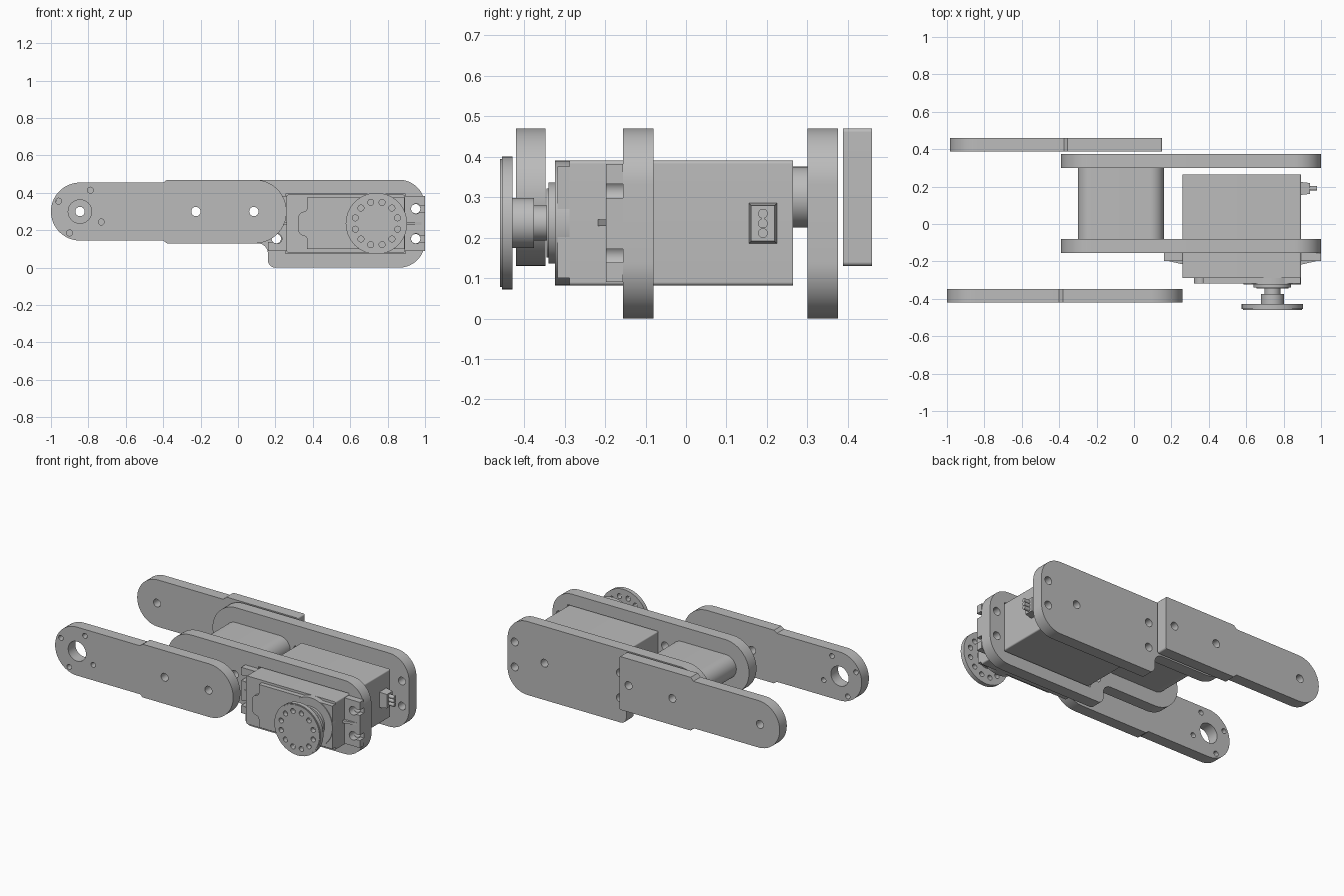
import bpy, bmesh
from math import sin, cos, pi, tan, radians
from mathutils import Vector

cube = bpy.data.objects.get("Cube")
if cube:
    bpy.data.objects.remove(cube, do_unlink=True)

grey = bpy.data.materials.new("machined_grey")
grey.use_nodes = True
grey.diffuse_color = (0.5, 0.5, 0.5, 1)
grey.node_tree.nodes["Principled BSDF"].inputs["Base Color"].default_value = (0.5, 0.5, 0.5, 1)


def arc(cx, cz, r, a0, a1, steps):
    return [(cx + r * cos(a0 + (a1 - a0) * i / steps), cz + r * sin(a0 + (a1 - a0) * i / steps))
            for i in range(steps + 1)]


def circle(cx, cz, r, steps=32):
    return arc(cx, cz, r, 0, 2 * pi, steps)[:-1]


def rounded(corners, steps=16):
    """Turn (x, z, radius) corners into an outline with filleted corners."""
    out = []
    for i, (x, z, r) in enumerate(corners):
        p = Vector((x, z))
        if r == 0:
            out.append(p)
            continue
        a = (Vector(corners[i - 1][:2]) - p).normalized()
        b = (Vector(corners[(i + 1) % len(corners)][:2]) - p).normalized()
        half = a.angle(b) / 2
        centre = p + (a + b).normalized() * r / sin(half)
        start, end = p + a * r / tan(half) - centre, p + b * r / tan(half) - centre
        sweep = -start.angle_signed(end)
        for k in range(steps + 1):
            t = sweep * k / steps
            q = centre + Vector((start.x * cos(t) - start.y * sin(t),
                                 start.x * sin(t) + start.y * cos(t)))
            if not out or (q - out[-1]).length > 1e-4:
                out.append(q)
    return out


def extrude(name, loops, low, high, upright=True):
    """Extrude an outline with holes along y (upright) or z."""
    curve = bpy.data.curves.new(name, "CURVE")
    curve.dimensions, curve.fill_mode = "2D", "BOTH"
    curve.extrude = (high - low) / 2
    for loop in loops:
        spline = curve.splines.new("POLY")
        spline.points.add(len(loop) - 1)
        for point, (x, z) in zip(spline.points, loop):
            point.co = (x, z, 0, 1)
        spline.use_cyclic_u = True
    obj = bpy.data.objects.new(name, curve)
    bpy.context.collection.objects.link(obj)
    mid = (low + high) / 2
    if upright:
        obj.location.y, obj.rotation_euler.x = mid, pi / 2
    else:
        obj.location.z = mid
    bpy.ops.object.select_all(action="DESELECT")
    obj.select_set(True)
    bpy.context.view_layer.objects.active = obj
    bpy.ops.object.convert(target="MESH")
    obj = bpy.context.object
    bm = bmesh.new()
    bm.from_mesh(obj.data)
    bmesh.ops.remove_doubles(bm, verts=bm.verts, dist=1e-5)
    bmesh.ops.recalc_face_normals(bm, faces=bm.faces)
    bm.to_mesh(obj.data)
    bm.free()
    obj.data.materials.clear()
    obj.data.materials.append(grey)
    bpy.ops.object.shade_smooth_by_angle(angle=radians(30))
    return obj


def box(x0, x1, z0, z1, r=0):
    return rounded([(x0, z0, r), (x1, z0, r), (x1, z1, r), (x0, z1, r)])


def arm(left, right, small, step, end_radius):
    """Outline of an outer arm: slim round end, wider clamped end."""
    return rounded([(left, 0.3 - small, small), (step, 0.3 - small, 0), (step + 0.02, 0.13, 0),
                    (right, 0.13, end_radius), (right, 0.47, end_radius),
                    (step + 0.02, 0.47, 0), (step, 0.3 + small, 0), (left, 0.3 + small, small)])


PIVOT = (-0.845, 0.3)
bolts = [circle(x, 0.3, 0.025) for x in (-0.225, 0.085)]

# Outer arms
ring = [circle(*arc(*PIVOT, 0.127, radians(a), 0, 1)[0], 0.016, 20) for a in (64, 154, 244, 334)]
extrude("front_outer_arm", [arm(-1, 0.26, 0.155, -0.4, 0.17), circle(*PIVOT, 0.063)] + ring + bolts,
        -0.42, -0.347)
extrude("back_outer_arm", [arm(-0.985, 0.15, 0.15, -0.375, 0.01), circle(*PIVOT, 0.025)] + bolts,
        0.388, 0.46)

# Inner side plates with mounting holes
plate = rounded([(-0.39, 0.13, 0.169), (0.16, 0.13, 0.055), (0.16, 0, 0.04), (1, 0, 0.14),
                 (1, 0.47, 0.14), (-0.39, 0.47, 0.169)])
mounts = [circle(x, z, 0.025) for x in (0.205, 0.95) for z in (0.155, 0.315)]
extrude("front_inner_plate", [plate, box(0.255, 0.895, 0.075, 0.395)] + mounts + bolts, -0.155, -0.08)
extrude("back_inner_plate", [plate, circle(0.74, 0.235, 0.025)] + mounts + bolts, 0.3, 0.375)

# Spacer joining the plates
extrude("spacer_block", [box(-0.3, 0.16, 0.225, 0.375, 0.0749)] + bolts, -0.08, 0.3)

# Motor case and stepped lid
extrude("motor_case", [box(0.26, 0.892, 0.082, 0.39, 0.008)], -0.288, 0.264)
extrude("motor_lid", [rounded([(0.37, 0.1, 0), (0.89, 0.1, 0), (0.89, 0.375, 0), (0.37, 0.375, 0),
                               (0.37, 0.305, 0.02), (0.32, 0.29, 0.04), (0.32, 0.18, 0.04),
                               (0.37, 0.165, 0.02)])], -0.318, -0.288)


# Mounting ears with keyhole slots, mirrored about the case centre
def ear(sign):
    mid, gap, r = 0.58, 0.017, 0.027
    pts = [(0.31, 0.09), (0.42, 0.09)]
    for z in (0.155, 0.315):
        a = 0.68
        pts += [(0.42, z - gap)] + arc(0.372, z, r, 2 * pi - a, a, 24) + [(0.42, z + gap)]
    pts += [(0.42, 0.382), (0.31, 0.382)]
    return [(mid + sign * x, z) for x, z in pts]


for side, sign in (("left", 1), ("right", -1)):
    extrude(side + "_mounting_ear", [ear(sign)], -0.197, -0.155)
    wedge = [(0.31, -0.19), (0.31, -0.218), (0.4, -0.197), (0.4, -0.19)]
    extrude(side + "_ear_rib", [[(0.58 + sign * x, y) for x, y in wedge]], 0.229, 0.245, upright=False)

# Output stack: gear housing, bearing, shaft, hub, horn disc
AXIS = (0.74, 0.236)
for name, r, low, high in (("gear_housing", 0.154, -0.323, -0.288), ("bearing_ring", 0.1, -0.34, -0.323),
                           ("bearing_cap", 0.085, -0.345, -0.34), ("output_shaft", 0.043, -0.375, -0.345),
                           ("horn_hub", 0.062, -0.428, -0.375)):
    extrude(name, [circle(*AXIS, r, 64)], low, high)
horn_holes = [circle(*p, 0.016, 20) for p in arc(*AXIS, 0.117, pi / 12, pi / 12 + 2 * pi, 12)[:-1]]
extrude("horn_disc", [circle(*AXIS, 0.164, 64)] + horn_holes, -0.455, -0.428)
extrude("horn_face", [circle(*AXIS, 0.158, 64)] + horn_holes, -0.459, -0.455)


# Cable plug: tapered housing with three wires
def primitive(name, bm):
    mesh = bpy.data.meshes.new(name)
    bm.to_mesh(mesh)
    bm.free()
    mesh.materials.append(grey)
    obj = bpy.data.objects.new(name, mesh)
    bpy.context.collection.objects.link(obj)
    return obj


bm = bmesh.new()
bmesh.ops.create_cube(bm, size=1)
for v in bm.verts:
    shrink = 0.012 if v.co.x > 0 else 0
    v.co.x = 0.915 + v.co.x * 0.05
    v.co.y = 0.19 + v.co.y * (0.07 - shrink)
    v.co.z = 0.235 + v.co.z * (0.1 - shrink)
primitive("cable_plug", bm)

for i in range(3):
    bm = bmesh.new()
    bmesh.ops.create_cone(bm, cap_ends=True, segments=20, radius1=0.012, radius2=0.012, depth=0.045)
    wire = primitive("cable_wire", bm)
    wire.location = (0.955, 0.19, 0.211 + 0.024 * i)
    wire.rotation_euler.y = pi / 2
    bpy.ops.object.select_all(action="DESELECT")
    wire.select_set(True)
    bpy.context.view_layer.objects.active = wire
    bpy.ops.object.shade_smooth_by_angle(angle=radians(30))
